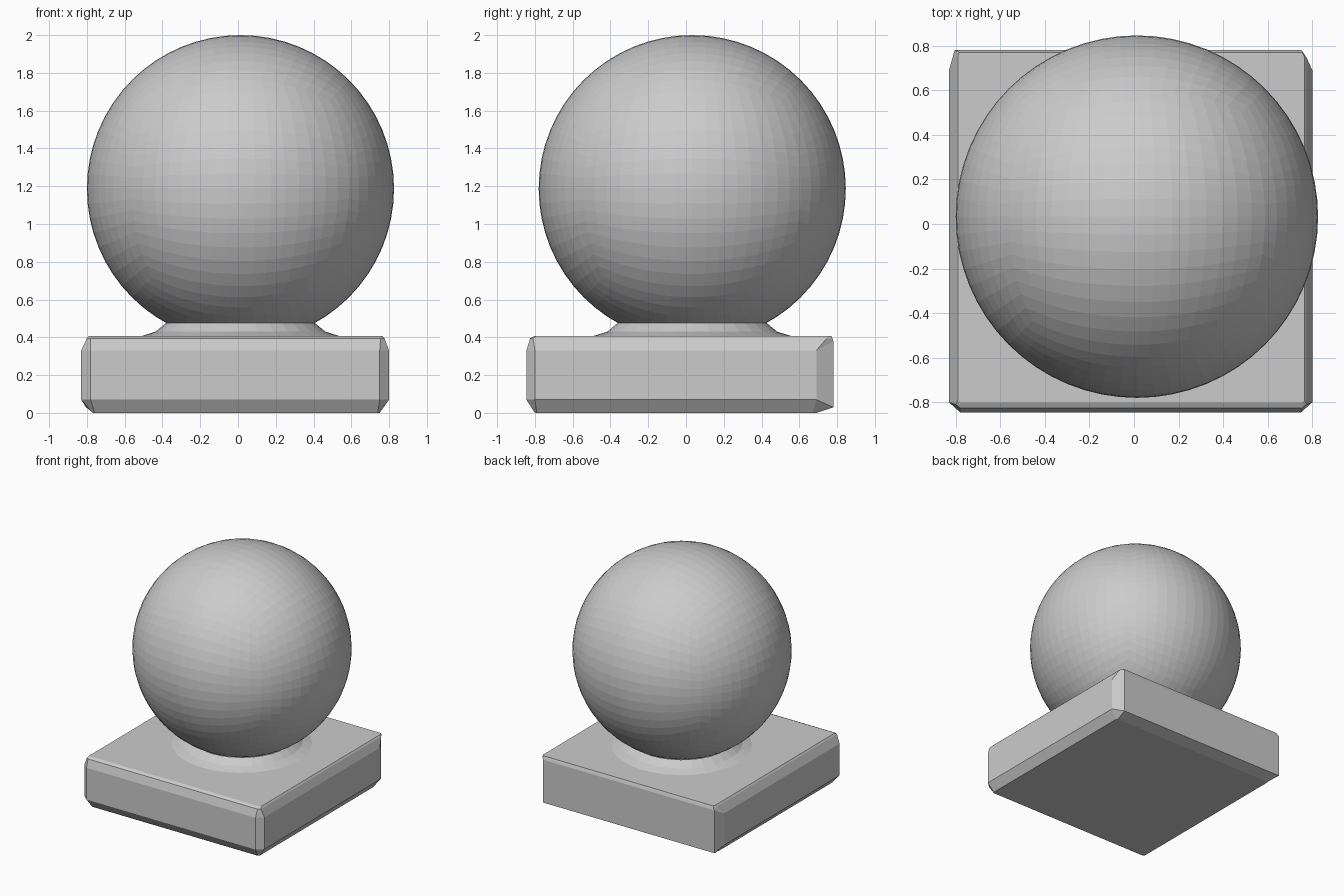
import bpy
import bmesh
import math
from mathutils import Vector

cube = bpy.data.objects.get("Cube")
if cube:
    bpy.data.objects.remove(cube, do_unlink=True)

# One plain stone colour
stone = bpy.data.materials.new("stone_grey")
stone.use_nodes = True
COLOUR = (0.6, 0.6, 0.6, 1.0)
stone.diffuse_color = COLOUR
stone.node_tree.nodes["Principled BSDF"].inputs["Base Color"].default_value = COLOUR

CENTRE = Vector((0.013, 0.033, 1.187))
RADIUS = 0.813
NECK_TOP = 0.475


def finish(name, bm):
    bmesh.ops.recalc_face_normals(bm, faces=bm.faces)
    mesh = bpy.data.meshes.new(name)
    bm.to_mesh(mesh)
    bm.free()
    mesh.materials.append(stone)
    obj = bpy.data.objects.new(name, mesh)
    bpy.context.collection.objects.link(obj)
    return obj


def bridge(bm, rings):
    for low, high in zip(rings, rings[1:]):
        n = len(low)
        for i in range(n):
            j = (i + 1) % n
            bm.faces.new((low[i], low[j], high[j], high[i]))


def cut_corner_ring(bm, left, right, front, back, z, cut, back_z=None):
    """Rectangle with clipped corners; the back edge may sit at its own height."""
    cx, cy = cut
    zb = z if back_z is None else back_z
    points = [
        (left + cx, front, z), (right - cx, front, z),
        (right, front + cy, z), (right, back - 2 * cy, z),
        (right - cx, back, zb), (left + cx / 2, back, zb),
        (left, back - 2 * cy, z), (left, front + cy, z),
    ]
    return [bm.verts.new(p) for p in points]


# Square plinth with chamfered edges
bm = bmesh.new()
rings = [
    cut_corner_ring(bm, -0.77, 0.75, -0.80, 0.69, 0.0, (0.01, 0.01)),
    cut_corner_ring(bm, -0.83, 0.80, -0.845, 0.78, 0.07, (0.05, 0.045), 0.03),
    cut_corner_ring(bm, -0.83, 0.80, -0.845, 0.78, 0.33, (0.05, 0.045), 0.38),
    cut_corner_ring(bm, -0.80, 0.775, -0.825, 0.775, 0.395, (0.02, 0.015)),
    cut_corner_ring(bm, -0.79, 0.765, -0.80, 0.77, 0.408, (0.01, 0.01)),
]
bridge(bm, rings)
bm.faces.new(rings[0])
bm.faces.new(rings[-1])
finish("plinth", bm)

# Flared neck joining ball and plinth
bm = bmesh.new()
SIDES = 32
rings = []
for radius, z in [(0.53, 0.405), (0.45, 0.43), (0.395, NECK_TOP)]:
    ring = []
    for i in range(SIDES):
        a = math.tau * i / SIDES
        ring.append(bm.verts.new((CENTRE.x + radius * math.cos(a),
                                  CENTRE.y + radius * math.sin(a), z)))
    rings.append(ring)
bridge(bm, rings)
finish("neck", bm)

# Faceted ball: an evenly divided cube pushed out to a sphere
bm = bmesh.new()
bmesh.ops.create_cube(bm, size=2)
bmesh.ops.subdivide_edges(bm, edges=bm.edges[:], cuts=15, use_grid_fill=True)
for v in bm.verts:
    spread = Vector([math.tan(c * math.pi / 4) for c in v.co])
    v.co = CENTRE + spread.normalized() * RADIUS
# Trim the ball flat where it meets the neck
bmesh.ops.bisect_plane(bm, geom=bm.verts[:] + bm.edges[:] + bm.faces[:],
                       plane_co=(0, 0, NECK_TOP), plane_no=(0, 0, 1),
                       clear_inner=True)
finish("ball", bm)
